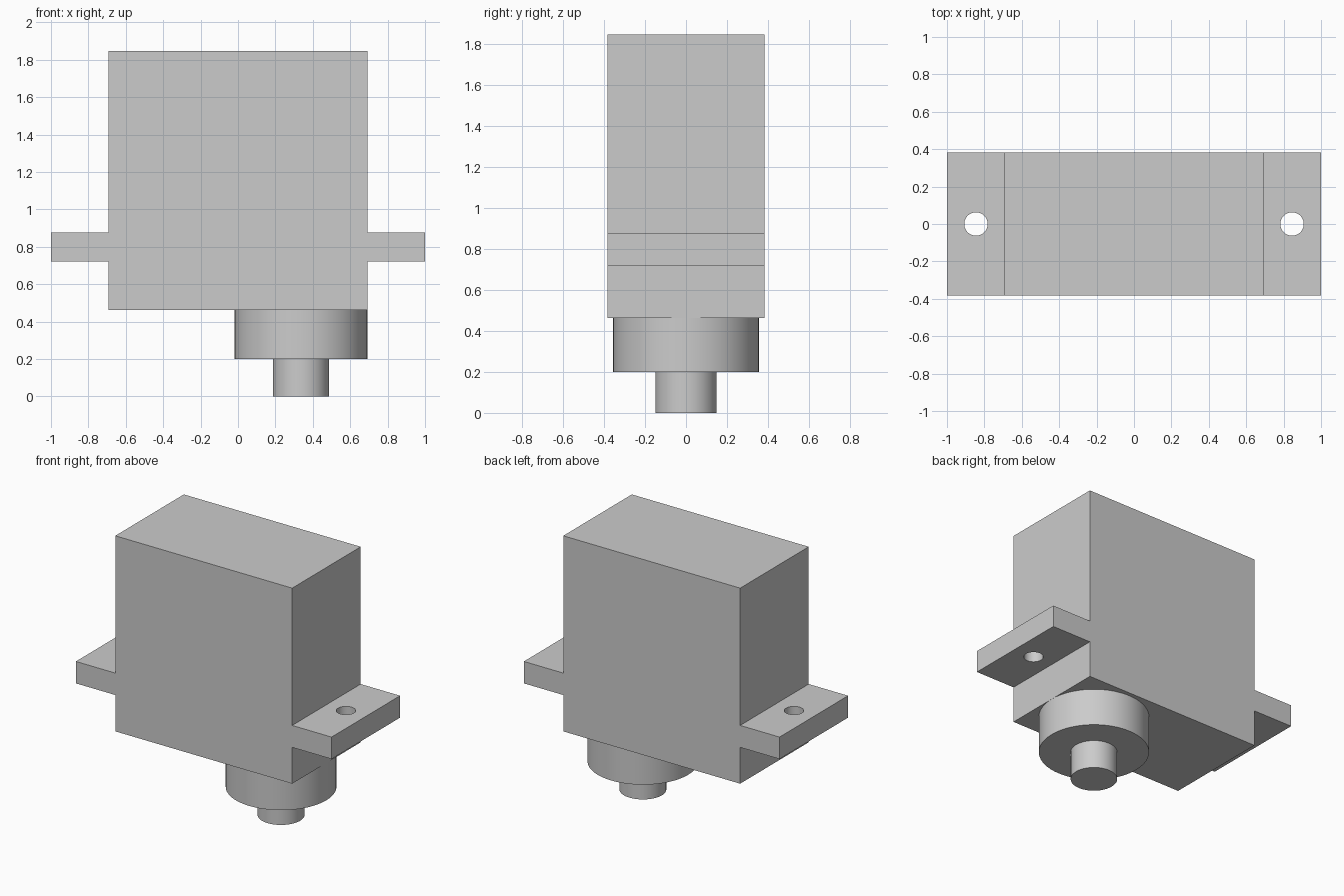
import bpy, bmesh

cube = bpy.data.objects.get("Cube")
if cube:
    bpy.data.objects.remove(cube, do_unlink=True)

HALF_DEPTH = 0.383
SHAFT_X = 0.337

grey = bpy.data.materials.new("light_grey")
grey.use_nodes = True
colour = (0.6, 0.6, 0.6, 1)
grey.diffuse_color = colour
grey.node_tree.nodes["Principled BSDF"].inputs["Base Color"].default_value = colour


def cylinder(name, x, radius, bottom, top):
    bpy.ops.mesh.primitive_cylinder_add(
        vertices=64, radius=radius, depth=top - bottom,
        location=(x, 0, (bottom + top) / 2))
    obj = bpy.context.object
    obj.name = name
    obj.data.materials.append(grey)
    bpy.ops.object.shade_smooth_by_angle()
    return obj


# Housing with both mounting ears: half outline, mirrored and extruded in depth
half = [(0.692, 0.463), (0.692, 0.72), (1, 0.72),
        (1, 0.875), (0.692, 0.875), (0.692, 1.846)]
outline = half + [(-x, z) for x, z in reversed(half)]
bm = bmesh.new()
face = bm.faces.new([bm.verts.new((x, -HALF_DEPTH, z)) for x, z in outline])
extruded = bmesh.ops.extrude_face_region(bm, geom=[face])["geom"]
bmesh.ops.translate(bm, vec=(0, 2 * HALF_DEPTH, 0),
                    verts=[v for v in extruded if isinstance(v, bmesh.types.BMVert)])
if not any(f.is_valid and all(v.co.y < 0 for v in f.verts) for f in bm.faces):
    bm.faces.new([v for v in bm.verts if v.co.y < 0])
bmesh.ops.recalc_face_normals(bm, faces=bm.faces)
mesh = bpy.data.meshes.new("housing")
bm.to_mesh(mesh)
bm.free()
housing = bpy.data.objects.new("housing", mesh)
bpy.context.collection.objects.link(housing)
mesh.materials.append(grey)

# Screw holes through the ears
for side, label in ((-1, "right"), (1, "left")):
    cutter = cylinder(label + "_hole_cutter", side * 0.845, 0.0625, 0.6, 1.0)
    cutter.hide_render = True
    cutter.hide_viewport = True
    cut = housing.modifiers.new(label + "_screw_hole", "BOOLEAN")
    cut.operation = "DIFFERENCE"
    cut.solver = "EXACT"
    cut.object = cutter

# Gear boss and output shaft below the housing
cylinder("gear_boss", SHAFT_X, 0.355, 0.2, 0.463)
cylinder("output_shaft", SHAFT_X, 0.15, 0, 0.2)
